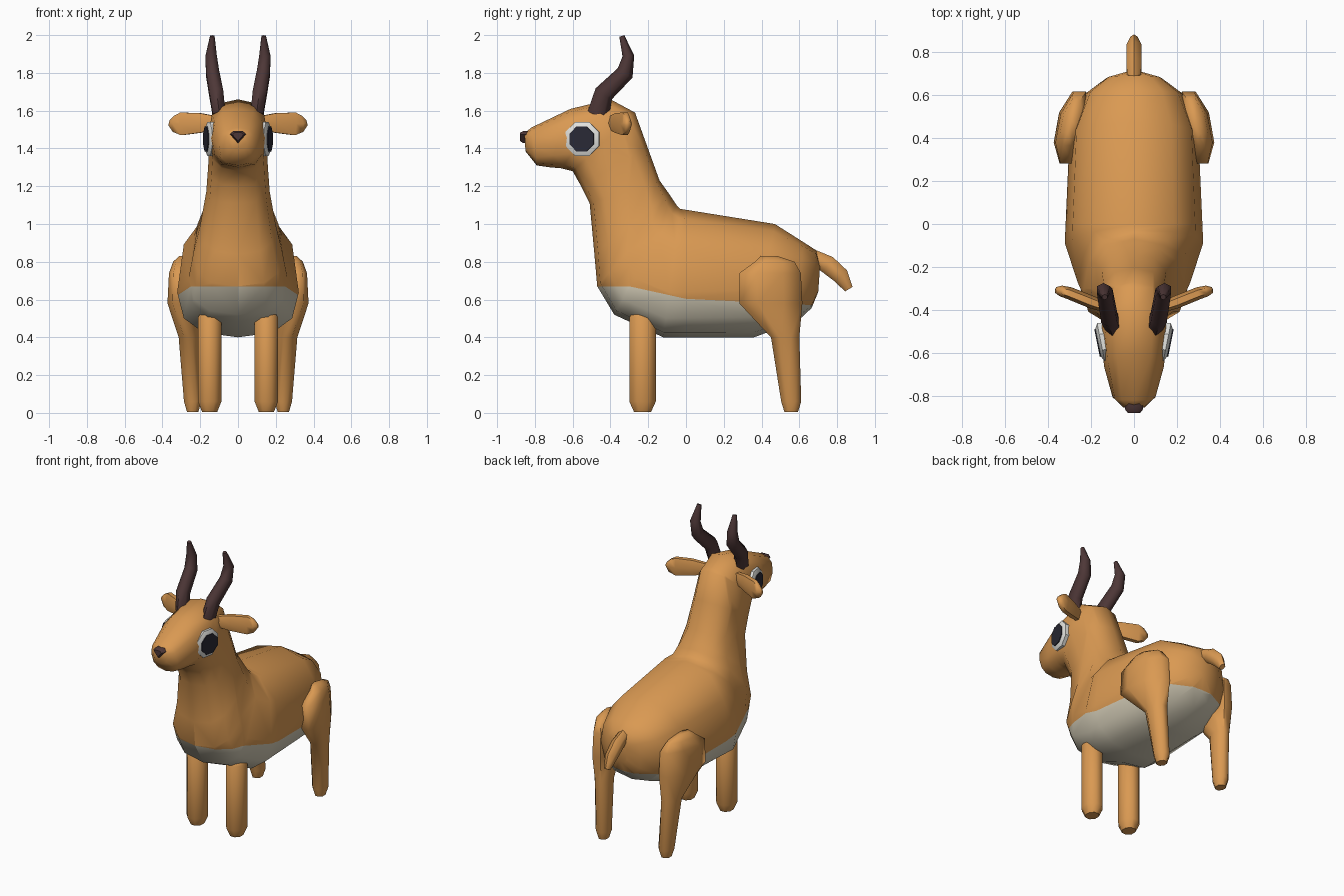
import bpy, bmesh, math
from mathutils import Vector

cube = bpy.data.objects.get("Cube")
if cube:
    bpy.data.objects.remove(cube, do_unlink=True)


def material(name, rgb):
    m = bpy.data.materials.new(name)
    m.use_nodes = True
    m.diffuse_color = (*rgb, 1)
    bsdf = next(n for n in m.node_tree.nodes if n.type == 'BSDF_PRINCIPLED')
    bsdf.inputs["Base Color"].default_value = (*rgb, 1)
    bsdf.inputs["Roughness"].default_value = 0.8
    return m


TAN = material("tan_fur", (0.70, 0.32, 0.085))
CREAM = material("cream_belly", (0.64, 0.59, 0.46))
WHITE = material("eye_white", (0.76, 0.76, 0.73))
DARK = material("eye_dark", (0.022, 0.022, 0.035))
HORN = material("dark_brown_horn", (0.075, 0.038, 0.038))


def finish(bm, name, mats, angle=60):
    """Turn a bmesh into a shaded object."""
    bmesh.ops.recalc_face_normals(bm, faces=bm.faces)
    me = bpy.data.meshes.new(name)
    bm.to_mesh(me)
    bm.free()
    for m in mats:
        me.materials.append(m)
    ob = bpy.data.objects.new(name, me)
    bpy.context.collection.objects.link(ob)
    bpy.ops.object.select_all(action='DESELECT')
    ob.select_set(True)
    bpy.context.view_layer.objects.active = ob
    bpy.ops.object.shade_smooth_by_angle(angle=math.radians(angle))
    return ob


def loft(rings):
    """Skin a list of point rings and cap both ends."""
    bm = bmesh.new()
    rows = [[bm.verts.new(p) for p in ring] for ring in rings]
    n = len(rows[0])
    for a, b in zip(rows, rows[1:]):
        for i in range(n):
            j = (i + 1) % n
            bm.faces.new((a[i], a[j], b[j], b[i]))
    bm.faces.new(rows[0])
    bm.faces.new(rows[-1])
    return bm


def ellipse(c, u, v, n):
    """Ring of n points whose flats touch the extents of u and v."""
    k = 1 / math.cos(math.pi / n)
    return [c + k * (u * math.cos(a) + v * math.sin(a))
            for a in ((i + 0.5) * math.tau / n for i in range(n))]


def tube(path, n=6):
    """Tapered tube; each path entry is x, y, z, side radius, other radius."""
    pts = [Vector(p[:3]) for p in path]
    rings = []
    for i, p in enumerate(path):
        t = (pts[min(i + 1, len(pts) - 1)] - pts[max(i - 1, 0)]).normalized()
        ref = Vector((0, 0, 1)) if abs(t.x) > 0.7 else Vector((1, 0, 0))
        u = (ref - t * ref.dot(t)).normalized()
        rings.append(ellipse(pts[i], u * p[3], t.cross(u) * p[4], n))
    return loft(rings)


def column(s, levels, n=8):
    """Upright limb on side s; levels are x, y, z, x radius, y radius, inward shear."""
    return loft([ellipse(Vector((s * x, y, z)), Vector((s * rx, 0, 0)),
                         Vector((-s * shear, ry, 0)), n)
                 for x, y, z, rx, ry, shear in levels])


# Body, neck and head: tilted sections from rump to muzzle
# bottom y, bottom z, top y, top z, half width, height fraction of widest point
SECTIONS = [
    (0.70, 0.64, 0.71, 0.78, 0.04, 0.50),
    (0.665, 0.555, 0.69, 0.86, 0.13, 0.50),
    (0.59, 0.485, 0.62, 0.905, 0.228, 0.50),
    (0.36, 0.40, 0.47, 1.00, 0.30, 0.42),
    (-0.12, 0.40, -0.03, 1.08, 0.322, 0.35),
    (-0.38, 0.52, -0.05, 1.10, 0.262, 0.33),
    (-0.47, 0.67, -0.07, 1.13, 0.238, 0.36),
    (-0.485, 0.84, -0.09, 1.16, 0.202, 0.45),
    (-0.51, 1.11, -0.14, 1.23, 0.168, 0.50),
    (-0.555, 1.20, -0.205, 1.41, 0.158, 0.50),
    (-0.60, 1.28, -0.27, 1.59, 0.152, 0.50),
    (-0.66, 1.295, -0.40, 1.66, 0.155, 0.50),
    (-0.72, 1.30, -0.61, 1.61, 0.138, 0.48),
    (-0.79, 1.31, -0.82, 1.51, 0.10, 0.50),
    (-0.85, 1.385, -0.855, 1.48, 0.05, 0.50),
]


def body_ring(by, bz, ty, tz, w, f, n=12):
    ring = []
    for i in range(n):
        a = i * math.tau / n
        s, c = math.sin(a), -math.cos(a)
        x = math.copysign(abs(s) ** 0.8, s) * w
        h = math.copysign(abs(c) ** 0.8, c)
        t = f + h * (f if h < 0 else 1 - f)
        ring.append(Vector((x, by + (ty - by) * t, bz + (tz - bz) * t)))
    return ring


bm = loft([body_ring(*s) for s in SECTIONS])

# Belly line in three stretches (from y, to y, height at from y, rise per y);
# cut the body along each stretch and colour the faces below it
BELLY = [(-1.0, -0.3, 0.67, 0.0), (-0.3, 0.0, 0.67, -0.22), (0.0, 1.0, 0.604, -0.05)]
for y0, y1, z0, rise in BELLY[1:]:
    bmesh.ops.bisect_plane(bm, geom=bm.verts[:] + bm.edges[:] + bm.faces[:],
                           plane_co=(0, y0, 0), plane_no=(0, 1, 0))
for y0, y1, z0, rise in BELLY:
    faces = [f for f in bm.faces if y0 < f.calc_center_median().y < y1]
    edges = {e for f in faces for e in f.edges}
    verts = {v for f in faces for v in f.verts}
    bmesh.ops.bisect_plane(bm, geom=list(verts) + list(edges) + faces,
                           plane_co=(0, y0, z0), plane_no=(0, -rise, 1))
for f in bm.faces:
    c = f.calc_center_median()
    y0, y1, z0, rise = next(b for b in BELLY if b[0] <= c.y < b[1])
    f.material_index = int(c.z < z0 + rise * (c.y - y0))
finish(bm, "body_and_head", [TAN, CREAM])

# Tail
finish(tube([(0, 0.65, 0.84, 0.03, 0.03), (0, 0.75, 0.785, 0.036, 0.042),
             (0, 0.82, 0.725, 0.034, 0.038), (0, 0.862, 0.655, 0.016, 0.02)]),
       "tail", [TAN])

# Nose: small wedge, narrowing toward the front
nose = [(-0.042, 1.475), (-0.025, 1.492), (0.025, 1.492), (0.042, 1.475), (0, 1.428)]
finish(loft([[Vector((x * k, y, 1.465 + (z - 1.465) * k)) for x, z in nose]
             for y, k in ((-0.83, 1), (-0.862, 1), (-0.878, 0.7))]),
       "nose", [HORN], 50)

for s, side in ((1, "left"), (-1, "right")):
    # Front leg
    finish(column(s, [(0.15, -0.23, 0.005, 0.04, 0.045, 0), (0.15, -0.23, 0.06, 0.062, 0.07, 0),
                      (0.15, -0.23, 0.505, 0.062, 0.07, 0), (0.15, -0.23, 0.54, 0.04, 0.05, 0)]),
           side + "_front_leg", [TAN])

    # Hind leg with thigh
    finish(column(s, [(0.24, 0.557, 0.005, 0.03, 0.036, 0), (0.24, 0.557, 0.06, 0.046, 0.053, 0),
                      (0.258, 0.525, 0.40, 0.054, 0.075, 0.005),
                      (0.285, 0.449, 0.58, 0.076, 0.167, 0.03),
                      (0.285, 0.445, 0.74, 0.068, 0.163, 0.03),
                      (0.29, 0.47, 0.80, 0.045, 0.105, 0.02),
                      (0.29, 0.44, 0.83, 0.02, 0.045, 0.005)]),
           side + "_hind_leg", [TAN])

    # Horn
    finish(tube([(s * 0.10, -0.465, 1.58, 0.034, 0.05), (s * 0.115, -0.435, 1.69, 0.037, 0.045),
                 (s * 0.135, -0.322, 1.80, 0.035, 0.04), (s * 0.142, -0.305, 1.89, 0.03, 0.027),
                 (s * 0.136, -0.34, 1.995, 0.012, 0.012)]),
           side + "_horn", [HORN], 70)

    # Ear
    finish(tube([(s * 0.11, -0.395, 1.535, 0.035, 0.02), (s * 0.20, -0.362, 1.535, 0.052, 0.026),
                 (s * 0.30, -0.322, 1.53, 0.06, 0.025), (s * 0.34, -0.311, 1.53, 0.042, 0.022),
                 (s * 0.364, -0.307, 1.535, 0.014, 0.012)]),
           side + "_ear", [TAN], 70)

    # Eye: shallow white octagon with a dark plate
    out = Vector((s, -0.2, 0)).normalized()
    up = Vector((0, 0, 1))
    along = up.cross(out)
    centre = Vector((s * 0.155, -0.55, 1.45))

    def disc(depths, n):
        return loft([ellipse(centre + out * d, along * r, up * r, n) for d, r in depths])

    finish(disc([(-0.03, 0.088), (-0.001, 0.09), (0.013, 0.064)], 8),
           side + "_eye_white", [WHITE], 40)
    finish(disc([(0.010, 0.066), (0.017, 0.066)], 8), side + "_pupil", [DARK], 30)
